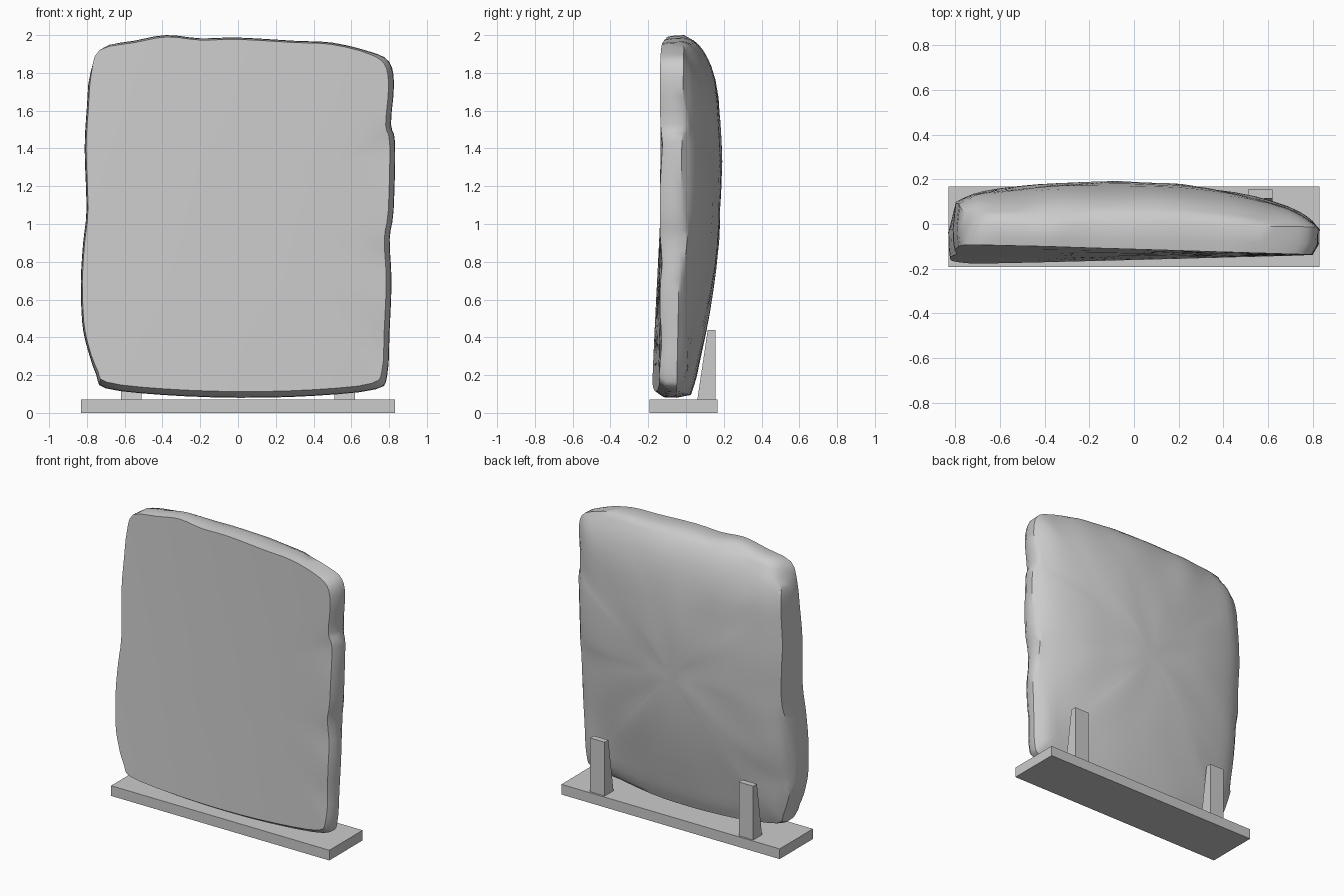
import bpy, bmesh, math
from mathutils import Vector, noise

if "Cube" in bpy.data.objects:
    bpy.data.objects.remove(bpy.data.objects["Cube"])


def finish(name, bm):
    bmesh.ops.recalc_face_normals(bm, faces=bm.faces)
    me = bpy.data.meshes.new(name)
    bm.to_mesh(me)
    bm.free()
    ob = bpy.data.objects.new(name, me)
    bpy.context.collection.objects.link(ob)
    return ob


def prism(name, profile, x0, x1):
    """Extrude a (y, z) profile along x."""
    bm = bmesh.new()
    face = bm.faces.new([bm.verts.new((x0, y, z)) for y, z in profile])
    ext = bmesh.ops.extrude_face_region(bm, geom=[face])["geom"]
    verts = [v for v in ext if isinstance(v, bmesh.types.BMVert)]
    bmesh.ops.translate(bm, verts=verts, vec=(x1 - x0, 0, 0))
    return finish(name, bm)


def interp(table, v):
    if v <= table[0][0]:
        return table[0][1]
    for (a, p), (b, q) in zip(table, table[1:]):
        if v <= b:
            return p + (q - p) * (v - a) / (b - a)
    return table[-1][1]


# Base plate and two rear wedge supports
prism("base_plate", [(-.193, 0), (.168, 0), (.168, .07), (-.193, .07)], -.83, .83)
for side, x in (("left", -.565), ("right", .565)):
    prism(side + "_support", [(.06, .07), (.155, .07), (.155, .44), (.115, .44)],
          x - .055, x + .055)

# Stone outline in the front view (x, z)
outline = [(-.70, .13), (-.75, .2), (-.80, .35), (-.825, .48), (-.832, .7),
           (-.82, .9), (-.802, 1.08), (-.812, 1.4), (-.80, 1.62), (-.785, 1.8),
           (-.74, 1.93), (-.55, 1.97), (-.38, 2.0), (-.2, 1.983), (0, 1.987),
           (.3, 1.97), (.5, 1.96), (.7, 1.912), (.8, 1.86), (.826, 1.74),
           (.81, 1.53), (.832, 1.43), (.824, 1.07), (.803, .92), (.813, .7),
           (.802, .42), (.79, .2), (.73, .125), (.4, .09), (0, .08), (-.4, .095)]
# Back bulge measured along x and along z
back_x = [(-.84, -.02), (-.8, .1), (-.7, .15), (-.4, .187), (-.1, .195),
          (.2, .185), (.5, .14), (.7, .08), (.8, .02), (.84, -.04)]
back_z = [(.08, .02), (.2, .06), (.6, .14), (.9, .175), (1.3, .192),
          (1.7, .175), (1.85, .13), (1.95, .07), (2.0, 0)]


def front_y(x, z):
    u, t = (x + .8) / 1.6, (z - .1) / 1.85
    low = -.183 + .043 * u
    top = -.09 - .047 * u
    y = low + (top - low) * t
    # shallow dents near the right edge
    for dz in (.38, .8, 1.4):
        d2 = ((x - .82) / .1) ** 2 + ((z - dz) / .1) ** 2
        y += .015 * math.exp(-d2)
    return y


def mid_y(z):
    return -.05 + .04 * (z - .1) / 1.9


def back_y(x, z, s):
    y = interp(back_x, x) + interp(back_z, z) - .193
    y += .012 * noise.noise(Vector((x * 5, 3.1, z * 5))) * min(1, (1 - s) * 12)
    return max(y, mid_y(z) + (1 - s) * .6) if s > .9 else max(y, mid_y(z) + .06)


def catmull(p, steps):
    n, out = len(p), []
    for i in range(n):
        a, b, c, d = (Vector(p[(i + k) % n]) for k in (-1, 0, 1, 2))
        for j in range(steps):
            t = j / steps
            out.append(.5 * (2 * b + (c - a) * t + (2 * a - 5 * b + 4 * c - d) * t * t
                             + (3 * b - a - 3 * c + d) * t ** 3))
    return out


# Stone slab: rings lofted from the flat front round the rim to the domed back
loop = catmull(outline, 3)
centre = Vector((0, 1.05))
bm = bmesh.new()


def ring(kind, s):
    verts = []
    for p in loop:
        q = centre + (p - centre) * s
        x, z = q
        if kind == "front":
            # rim bevel: wider on the right and bottom
            x -= .022 * s ** 8 * max(0, min(1, (x - .65) / .12))
            z += .025 * s ** 8 * max(0, min(1, (.3 - z) / .15))
            y = front_y(x, z)
        elif kind == "rim":
            y = front_y(x, z) * .6 + mid_y(z) * .4
        elif kind == "mid":
            y = mid_y(z)
        else:
            y = back_y(x, z, s)
        co = Vector((x, y, z))
        # chipped upper left corner
        d = (co - Vector((-.78, .02, 1.9))).length
        if kind != "front" and d < .12:
            co += Vector((.03, -.01, -.03)) * (1 - d / .12)
        verts.append(bm.verts.new(co))
    return verts


rings = [ring("front", s) for s in (.3, .6, .8, .92, .99)]
rings += [ring("rim", .997), ring("mid", 1)]
rings += [ring("back", s) for s in (.985, .96, .93, .89, .83, .75, .65, .54, .42, .3, .18, .08)]
n = len(loop)
for a, b in zip(rings, rings[1:]):
    for i in range(n):
        j = (i + 1) % n
        bm.faces.new((a[i], a[j], b[j], b[i]))
bm.faces.new(rings[0])
bm.faces.new(rings[-1])
# Soften the back only
soft = [v for r in rings[8:] for v in r]
for _ in range(3):
    bmesh.ops.smooth_vert(bm, verts=soft, factor=.5, use_axis_y=True)
slab = finish("stone_slab", bm)

bpy.ops.object.select_all(action='DESELECT')
slab.select_set(True)
bpy.context.view_layer.objects.active = slab
bpy.ops.object.shade_smooth_by_angle(angle=math.radians(40))
